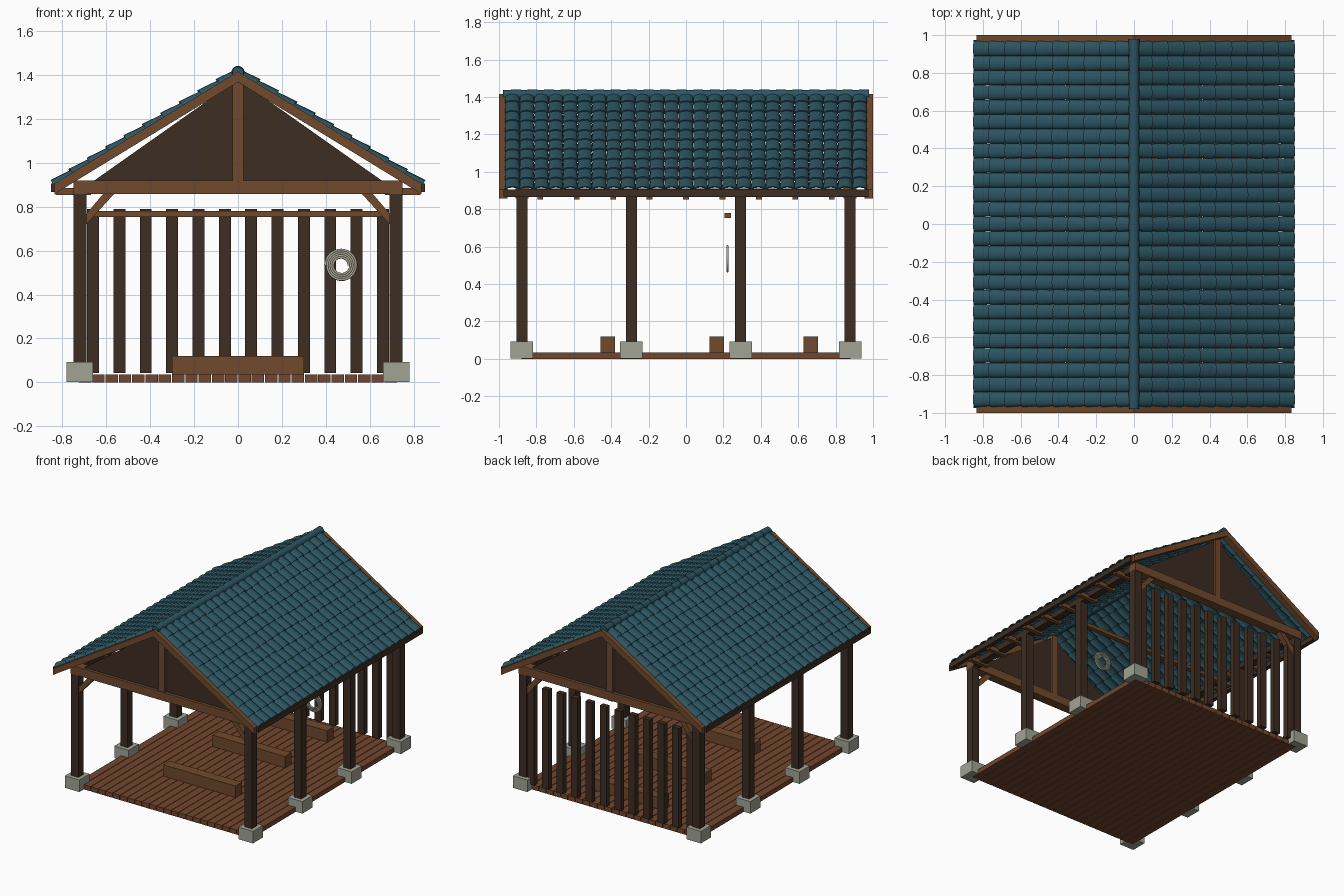
import bpy, bmesh, math, random
from mathutils import Vector, Matrix

if "Cube" in bpy.data.objects:
    bpy.data.objects.remove(bpy.data.objects["Cube"])

random.seed(4)


def mat(name, r, g, b):
    m = bpy.data.materials.new(name)
    m.diffuse_color = (r, g, b, 1)
    m.use_nodes = True
    m.node_tree.nodes["Principled BSDF"].inputs["Base Color"].default_value = m.diffuse_color
    return m


BROWN = mat("warm brown wood", 0.165, 0.068, 0.026)
DARK = mat("dark brown wood", 0.046, 0.026, 0.016)
DECK = mat("red brown planks", 0.170, 0.062, 0.027)
STONE = mat("grey stone", 0.36, 0.37, 0.30)
TEAL = mat("teal tile", 0.026, 0.092, 0.122)
ROPE = mat("pale rope", 0.42, 0.41, 0.31)


def finish(name, bm, material, smooth=False):
    bmesh.ops.recalc_face_normals(bm, faces=bm.faces)
    me = bpy.data.meshes.new(name)
    bm.to_mesh(me)
    bm.free()
    me.materials.append(material)
    ob = bpy.data.objects.new(name, me)
    bpy.context.collection.objects.link(ob)
    if smooth:
        bpy.ops.object.select_all(action='DESELECT')
        ob.select_set(True)
        bpy.context.view_layer.objects.active = ob
        bpy.ops.object.shade_smooth_by_angle(angle=math.radians(40))
    return ob


def boxes(name, material, spans):
    """Each span is x0, x1, y0, y1, z0, z1."""
    bm = bmesh.new()
    for x0, x1, y0, y1, z0, z1 in spans:
        m = Matrix.Translation(((x0 + x1) / 2, (y0 + y1) / 2, (z0 + z1) / 2))
        m = m @ Matrix.Diagonal((x1 - x0, y1 - y0, z1 - z0, 1))
        bmesh.ops.create_cube(bm, size=1, matrix=m)
    return finish(name, bm, material)


def prisms(name, material, outlines, spans):
    """Extrude each xz outline through each y span."""
    bm = bmesh.new()
    for pts in outlines:
        for y0, y1 in spans:
            f = bm.faces.new([bm.verts.new((x, y0, z)) for x, z in pts])
            new = bmesh.ops.extrude_face_region(bm, geom=[f])["geom"]
            vs = [v for v in new if isinstance(v, bmesh.types.BMVert)]
            bmesh.ops.translate(bm, verts=vs, vec=(0, y1 - y0, 0))
    return finish(name, bm, material)


def mirrored(pts):
    return [pts, [(-x, z) for x, z in pts]]


# Posts on stone footings
PX, PY = 0.72, (-0.877, -0.292, 0.292, 0.877)
spots = [(s * PX, y) for s in (-1, 1) for y in PY]
boxes("stone_footings", STONE, [(x - .06, x + .06, y - .06, y + .06, .002, .092) for x, y in spots])
boxes("posts", DARK, [(x - .03, x + .03, y - .03, y + .03, .09, .868) for x, y in spots])

# Deck planks
P = 0.0605
boxes("deck_planks", DECK, [(i * P + .002, (i + 1) * P - .002, -.88, .88, 0, .035) for i in range(-12, 12)])

# Low benches
boxes("benches", BROWN, [(-.3, .3, y - .039, y + .039, .035, .12) for y in (-.418, .165, .667)])

# Back wall slats
boxes("back_slats", DARK, [(x - .027, x + .027, .857, .897, .043, .79)
                           for x in [(i - 5.5) * .12 for i in range(12)]])

# Beams: gable ties, inner rail, wall plates, eave boards, tails
boxes("tie_beams", BROWN, [(-.75, .75, y - .034, y + .034, .857, .92) for y in (-.877, .877)])
boxes("cross_rail", BROWN, [(-.68, .68, .205, .24, .754, .78)])
boxes("wall_plates", DARK, [(s * PX - .028, s * PX + .028, -.9, .9, .866, .91) for s in (-1, 1)])
boxes("eave_boards", DARK, [(s * .836 - .015, s * .836 + .015, -.975, .975, .866, .906) for s in (-1, 1)])
boxes("rafter_tails", BROWN, [(s * .75 - .08, s * .75 + .08, i * .195 - .015, i * .195 + .015, .852, .884)
                              for s in (-1, 1) for i in range(-4, 5)])

# Corner braces
prisms("corner_braces", BROWN, mirrored([(-.69, .72), (-.69, .768), (-.615, .857), (-.565, .857)]),
       [(-.897, -.857), (.857, .897)])

# Gables: infill panel, king post, barge boards
ENDS = [(-.89, -.865), (.865, .89)]
prisms("gable_panels", DARK, [[(-.66, .915), (.66, .915), (0, 1.38)]], ENDS)
boxes("king_posts", BROWN, [(-.025, .025, y - .03, y + .03, .915, 1.385) for y in (-.877, .877)])
K = 0.61
prisms("barge_boards", BROWN,
       mirrored([(0, 1.415), (.835, 1.415 - K * .835), (.835, 1.367 - K * .835), (0, 1.367)]),
       [(-1, -.955), (.955, 1)])

# Barrel roof tiles, lapped row over row
ROWS, COLS, HALF = 10, 25, 0.967
pitch = 2 * HALF / COLS
ang = math.atan(K)
row = 0.838 / math.cos(ang) / ROWS
SEG = 8
bm = bmesh.new()
for side in (-1, 1):
    down = Vector((side * math.cos(ang), 0, -math.sin(ang)))
    up = Vector((side * math.sin(ang), 0, math.cos(ang)))
    for r in range(ROWS):
        for c in range(COLS):
            yc = -HALF + (c + .5) * pitch
            jit = random.uniform(-.004, .004) if r < ROWS - 1 else 0
            rings = []
            # upper end narrow and low, lower end wide and raised
            for s, lift, w in ((max(r * row - .012, 0), 0, .95), ((r + 1) * row + jit, .010, 1.04)):
                for thick in (0, .007):
                    ring = []
                    for k in range(SEG + 1):
                        a = math.pi * k / SEG
                        y = yc - math.cos(a) * pitch / 2 * w
                        n = math.sin(a) * .02 + lift - thick
                        ring.append(bm.verts.new(Vector((0, y, 1.407)) + down * s + up * n))
                    rings.append(ring)
            top, under, low, lowunder = rings
            for p, q in ((top, low), (low, lowunder), (lowunder, under), (under, top)):
                for k in range(SEG):
                    bm.faces.new((p[k], p[k + 1], q[k + 1], q[k]))
            for k in (0, SEG):
                bm.faces.new((top[k], low[k], lowunder[k], under[k]))
finish("roof_tiles", bm, TEAL, True)

# Ridge caps, tapered and overlapping
bm = bmesh.new()
N = 22
step = 1.95 / N
for i in range(N):
    m = Matrix.Translation((0, -.975 + (i + .5) * step, 1.411)) @ Matrix.Rotation(math.pi / 2, 4, 'X')
    bmesh.ops.create_cone(bm, cap_ends=True, segments=14, radius1=.030, radius2=.026,
                          depth=step * 1.08, matrix=m)
finish("ridge_caps", bm, TEAL, True)

# Coiled rope
cu = bpy.data.curves.new("rope_coil", 'CURVE')
cu.dimensions = '3D'
cu.bevel_depth = .0058
cu.bevel_resolution = 2
sp = cu.splines.new('POLY')
TURNS, STEPS = 4.5, 32
count = int(TURNS * STEPS)
sp.points.add(count)
for i, p in enumerate(sp.points):
    t = i / count
    a = 2 * math.pi * TURNS * t
    rad = .034 + .038 * t
    p.co = (.47 + rad * math.cos(a), .222, .533 + rad * math.sin(a), 1)
cu.use_fill_caps = True
cu.materials.append(ROPE)
rope = bpy.data.objects.new("rope_coil", cu)
bpy.context.collection.objects.link(rope)
bpy.ops.object.select_all(action='DESELECT')
rope.select_set(True)
bpy.context.view_layer.objects.active = rope
bpy.ops.object.convert(target='MESH')
